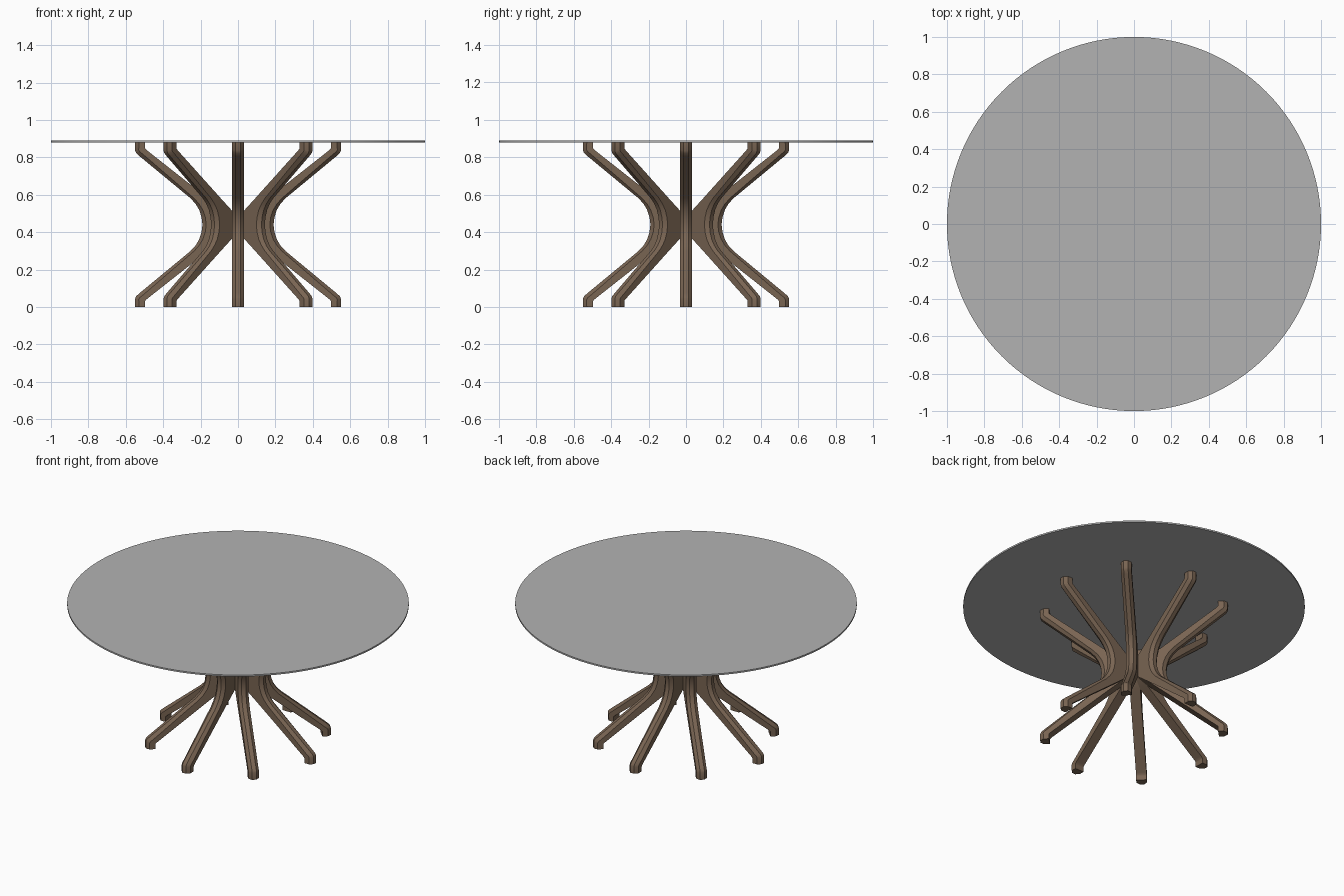
import bpy, bmesh, math
from mathutils import Vector

if "Cube" in bpy.data.objects:
    bpy.data.objects.remove(bpy.data.objects["Cube"])


def material(name, rgb):
    m = bpy.data.materials.new(name)
    m.diffuse_color = (*rgb, 1)
    m.use_nodes = True
    m.node_tree.nodes["Principled BSDF"].inputs["Base Color"].default_value = m.diffuse_color
    return m


wood = material("brown wood", (0.19, 0.128, 0.085))
grey = material("grey top", (0.45, 0.45, 0.45))

TOP = 0.88          # underside of the table top
HALF_W = 0.031      # half width of a leg
FLAT = 0.013        # half width of its narrow outer face
CHAMFER = 0.02      # depth of the bevelled outer edges

# leg side profile from foot to waist: (outer radius, z), (inner radius, z)
lower = [((0.55, 0.0), (0.497, 0.0)),
         ((0.55, 0.045), (0.497, 0.03)),
         ((0.544, 0.058), (0.494, 0.036)),
         ((0.525, 0.075), (0.485, 0.044)),
         ((0.255, 0.298), (0.16, 0.30)),
         ((0.228, 0.327), (0.11, 0.339)),
         ((0.208, 0.36), (0.07, 0.37)),
         ((0.195, 0.40), (0.03, 0.402)),
         ((0.19, 0.44), (0.0, 0.44))]
flip = [tuple((r, TOP - z) for r, z in pair) for pair in lower[:-1]]
sections = lower + flip[::-1]

# leg mesh: loft of a six-sided section with bevelled outer edges
bm = bmesh.new()
rings = []
for outer, inner in sections:
    o, i = Vector(outer), Vector(inner)
    s = o + (i - o).normalized() * CHAMFER
    pts = [(o, -FLAT), (o, FLAT), (s, HALF_W), (i, HALF_W), (i, -HALF_W), (s, -HALF_W)]
    rings.append([bm.verts.new((p.x, y, p.y)) for p, y in pts])
for a, b in zip(rings, rings[1:]):
    for k in range(6):
        n = (k + 1) % 6
        bm.faces.new((a[k], a[n], b[n], b[k]))
bm.faces.new(rings[0])
bm.faces.new(rings[-1])
bmesh.ops.recalc_face_normals(bm, faces=bm.faces)
leg_mesh = bpy.data.meshes.new("leg")
bm.to_mesh(leg_mesh)
bm.free()
leg_mesh.materials.append(wood)

# eight legs around the centre
for k in range(8):
    leg = bpy.data.objects.new(f"leg_{k + 1}", leg_mesh)
    leg.rotation_euler.z = k * math.pi / 4
    bpy.context.collection.objects.link(leg)
    if k == 0:
        bpy.context.view_layer.objects.active = leg
        leg.select_set(True)
        bpy.ops.object.shade_smooth_by_angle(angle=math.radians(25))
        leg.select_set(False)

# round table top
bpy.ops.mesh.primitive_cylinder_add(vertices=128, radius=1, depth=0.01,
                                    location=(0, 0, TOP + 0.005))
top = bpy.context.object
top.name = "table_top"
top.data.materials.append(grey)
bpy.ops.object.shade_smooth_by_angle(angle=math.radians(30))
